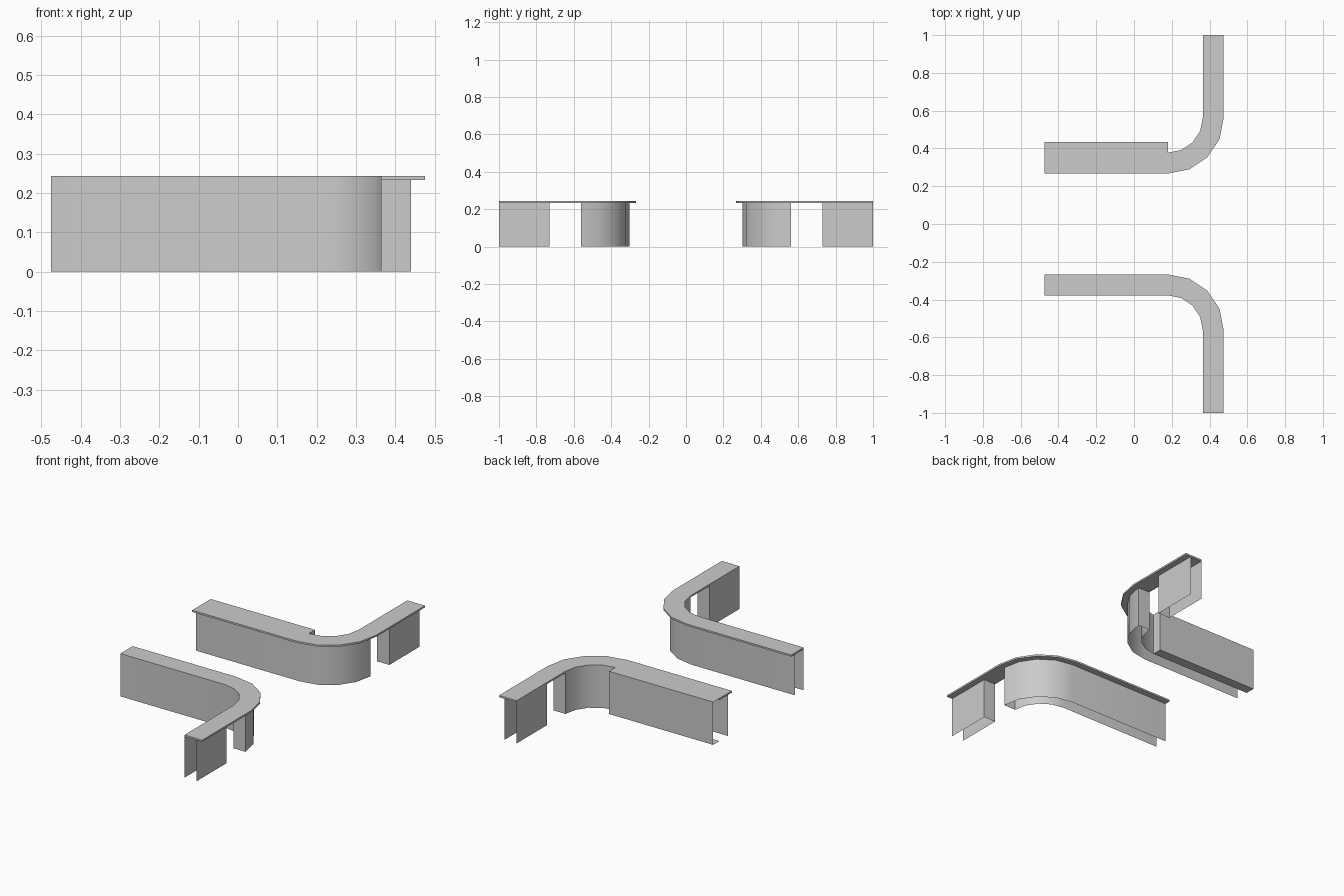
import bpy, bmesh
from math import sin, cos, pi

if "Cube" in bpy.data.objects:
    bpy.data.objects.remove(bpy.data.objects["Cube"])

L, CX, CY = -0.475, 0.18, 0.562      # open left end, centre of the corner bend
R_OUT, R_WALL, R_IN = 0.295, 0.26, 0.184
Z_SLAB, Z_TOP = 0.233, 0.243
LEDGE_Y = 0.434


def bend(r):
    """Quarter turn in four facets, from along x to along y."""
    return [(CX + r * sin(i * pi / 8), CY - r * cos(i * pi / 8)) for i in range(5)]


def full_line(r):
    return [(L, CY - r)] + bend(r) + [(CX + r, 1.0)]


def sheet(name, grids, side):
    """One mesh from grids of points; side -1 flips it to the front half."""
    bm = bmesh.new()
    for rows in grids:
        vs = [[bm.verts.new((x, y * side, z)) for x, y, z in row] for row in rows]
        for a, b in zip(vs, vs[1:]):
            for i in range(len(a) - 1):
                bm.faces.new((a[i], a[i + 1], b[i + 1], b[i]))
    bmesh.ops.remove_doubles(bm, verts=bm.verts, dist=1e-5)
    bmesh.ops.recalc_face_normals(bm, faces=bm.faces)
    me = bpy.data.meshes.new(name)
    bm.to_mesh(me)
    bm.free()
    ob = bpy.data.objects.new(name, me)
    bpy.context.collection.objects.link(ob)
    bpy.ops.object.select_all(action='DESELECT')
    ob.select_set(True)
    bpy.context.view_layer.objects.active = ob
    bpy.ops.object.shade_smooth_by_angle(angle=pi / 6)


def at(path, z):
    return [(x, y, z) for x, y in path]


def wall(path, top=Z_SLAB):
    return [at(path, 0), at(path, top)]


for side, label in ((-1, "front"), (1, "back")):
    # countertop slab: rectangular section swept along the L, with end caps
    o, n = full_line(R_OUT), full_line(R_IN)
    loop = [at(o, Z_SLAB), at(o, Z_TOP), at(n, Z_TOP), at(n, Z_SLAB), at(o, Z_SLAB)]
    caps = [[[loop[0][k], loop[1][k]], [loop[3][k], loop[2][k]]] for k in (0, -1)]
    sheet(label + "_countertop", [loop] + caps, side)

    # base around the corner: outer wall, end post face, inner wall
    base = [(L, CY - R_WALL)] + bend(R_WALL) + bend(R_IN)[::-1]
    if side < 0:
        base.append((L, CY - R_IN))
    sheet(label + "_corner_base", [wall(base)], side)

    # separate base past the opening, open at the far end
    xo, xi = CX + R_WALL, CX + R_IN
    sheet(label + "_end_base", [wall([(xo, 1), (xo, 0.73), (xi, 0.73), (xi, 1)])], side)

# deeper inner panel of the back counter, with top and bottom strips
y0 = CY - R_IN
strips = [[[(CX, y0, z), (L, y0, z)], [(CX, LEDGE_Y, z), (L, LEDGE_Y, z)]] for z in (0, Z_TOP)]
sheet("back_inner_ledge", [wall([(CX, y0), (CX, LEDGE_Y), (L, LEDGE_Y)], Z_TOP)] + strips, 1)
